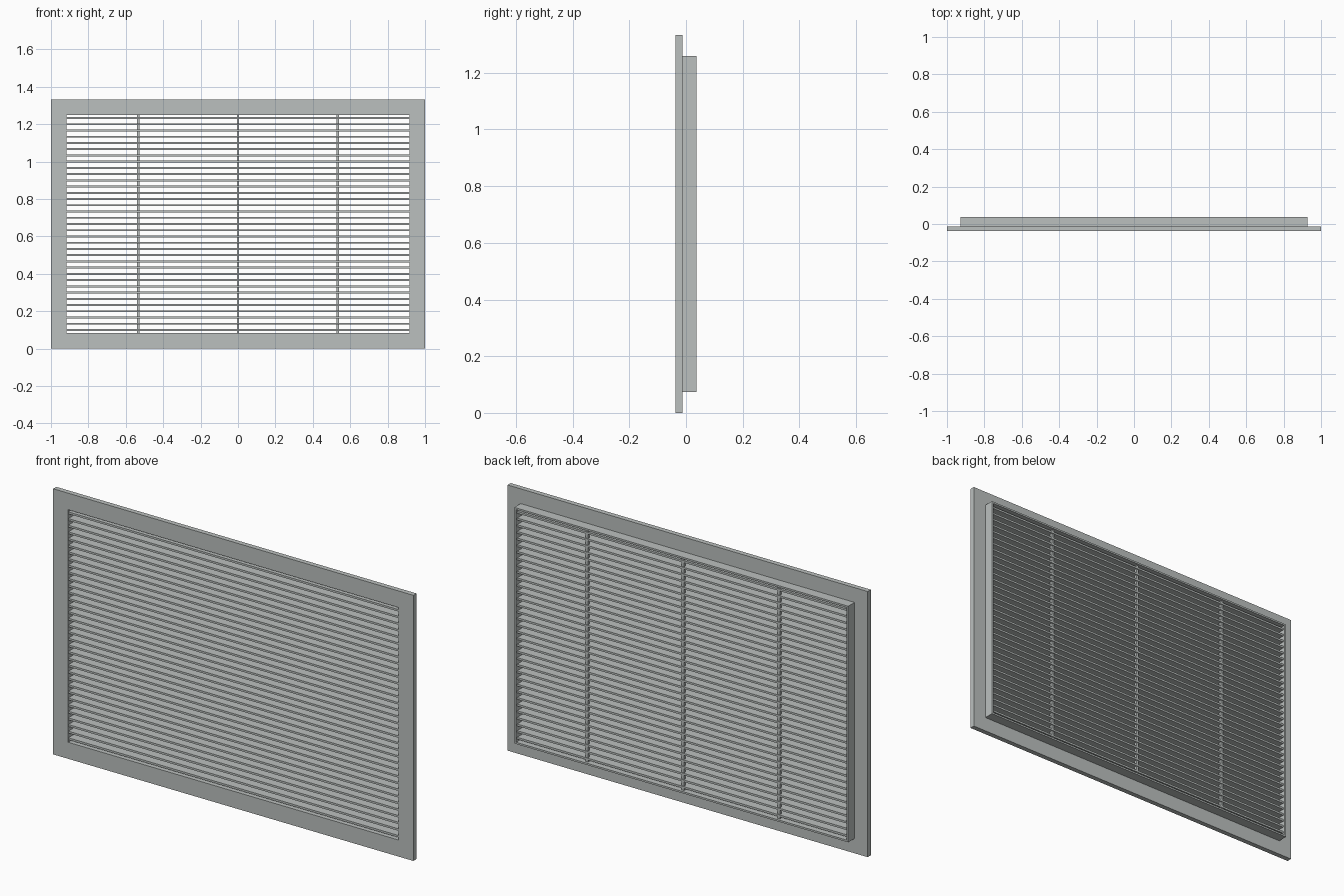
import bpy
import bmesh
from mathutils import Matrix, Vector

cube = bpy.data.objects.get("Cube")
if cube:
    bpy.data.objects.remove(cube, do_unlink=True)

# Painted metal
metal = bpy.data.materials.new("light_grey_metal")
metal.use_nodes = True
GREY = (0.50, 0.53, 0.52, 1)
metal.diffuse_color = GREY
metal.node_tree.nodes["Principled BSDF"].inputs["Base Color"].default_value = GREY

HEIGHT = 1.333
MID = HEIGHT / 2
OPEN_X, OPEN_Z = 0.917, 0.5835      # half sizes of the opening
FRONT, STEP, BACK = -0.0375, -0.0125, 0.0375


def make_object(name, bm):
    bmesh.ops.recalc_face_normals(bm, faces=bm.faces)
    mesh = bpy.data.meshes.new(name)
    bm.to_mesh(mesh)
    bm.free()
    mesh.materials.append(metal)
    obj = bpy.data.objects.new(name, mesh)
    bpy.context.collection.objects.link(obj)
    return obj


def add_box(bm, low, high):
    low, high = Vector(low), Vector(high)
    size = Matrix.Diagonal((*(high - low), 1))
    bmesh.ops.create_cube(bm, size=1, matrix=Matrix.Translation((low + high) / 2) @ size)


def rect_frame(name, half_x, half_z, y0, y1):
    """Rectangular ring around the opening, extruded from y0 to y1."""
    bm = bmesh.new()
    corners = [(-1, -1), (1, -1), (1, 1), (-1, 1)]
    loops = [[bm.verts.new((sx * hx, y, MID + sz * hz)) for sx, sz in corners]
             for hx, hz, y in ((half_x, half_z, y0), (OPEN_X, OPEN_Z, y0),
                               (OPEN_X, OPEN_Z, y1), (half_x, half_z, y1))]
    for k in range(4):
        a, b = loops[k], loops[(k + 1) % 4]
        for i in range(4):
            j = (i + 1) % 4
            bm.faces.new((a[i], a[j], b[j], b[i]))
    return make_object(name, bm)


# Wide front flange and the thin collar behind it
rect_frame("front_flange", 1.0, MID, FRONT, STEP)
rect_frame("rear_collar", OPEN_X + 0.01, OPEN_Z + 0.009, STEP, BACK)

# Horizontal slats
SLATS = 35
pitch = 2 * OPEN_Z / SLATS
bm = bmesh.new()
for i in range(SLATS):
    z = MID - OPEN_Z + pitch * (i + 0.5)
    add_box(bm, (-OPEN_X, FRONT + 0.002, z - 0.005), (OPEN_X, 0.029, z + 0.005))
make_object("slats", bm)

# Upright support bars through the back of the slats
bm = bmesh.new()
for x in (-0.533, 0, 0.533):
    add_box(bm, (x - 0.0065, 0.012, MID - OPEN_Z), (x + 0.0065, 0.025, MID + OPEN_Z))
make_object("support_bars", bm)
